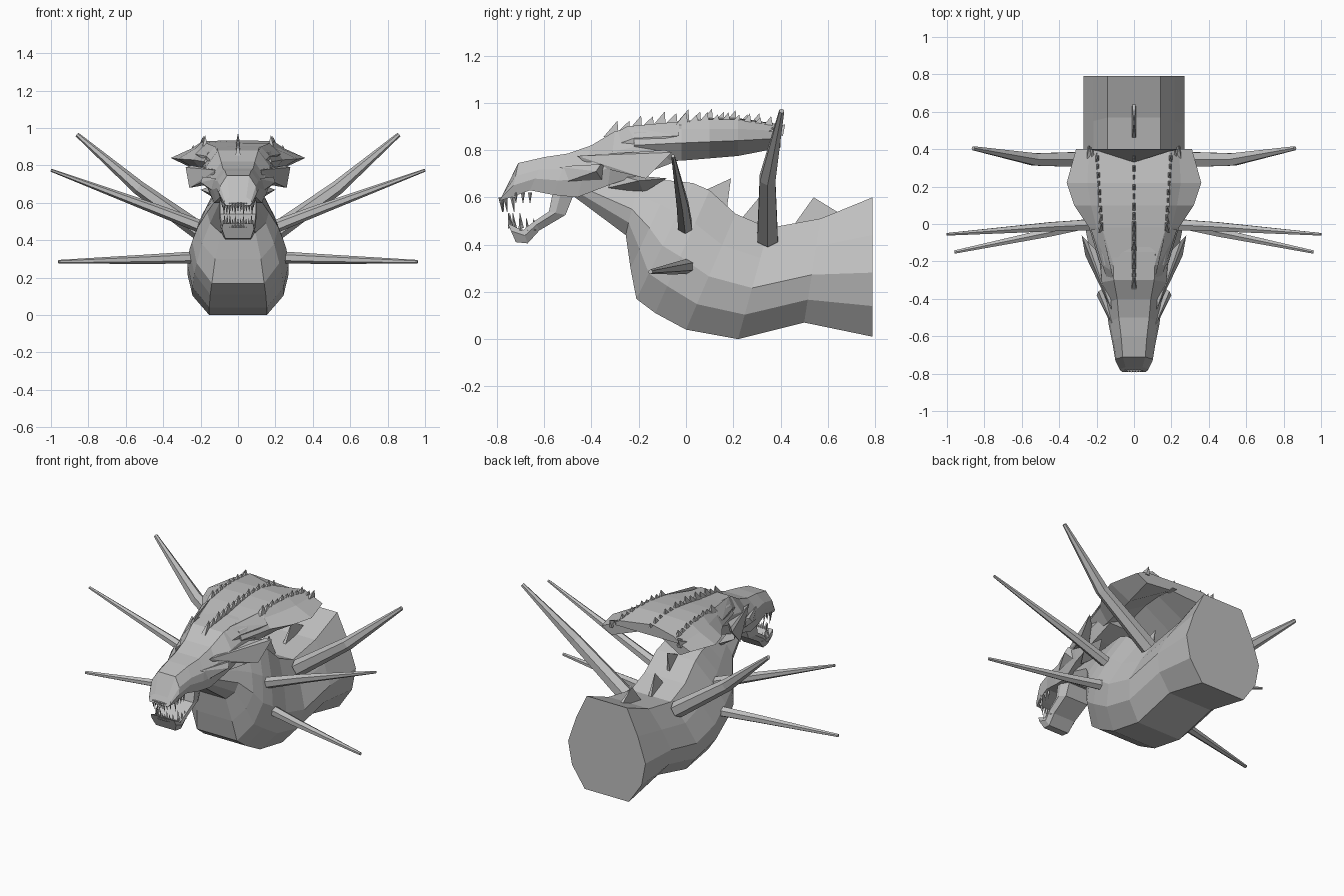
import bpy, bmesh, math
from mathutils import Vector

if "Cube" in bpy.data.objects:
    bpy.data.objects.remove(bpy.data.objects["Cube"])

grey = bpy.data.materials.new("stone grey")
grey.diffuse_color = (0.52, 0.52, 0.52, 1)
grey.use_nodes = True
grey.node_tree.nodes["Principled BSDF"].inputs["Base Color"].default_value = grey.diffuse_color


def finish(name, bm):
    bmesh.ops.recalc_face_normals(bm, faces=bm.faces)
    me = bpy.data.meshes.new(name)
    bm.to_mesh(me)
    bm.free()
    me.materials.append(grey)
    ob = bpy.data.objects.new(name, me)
    bpy.context.collection.objects.link(ob)
    return ob


def add_loft(bm, rings):
    vs = [[bm.verts.new(p) for p in r] for r in rings]
    n = len(vs[0])
    for a, b in zip(vs, vs[1:]):
        for i in range(n):
            j = (i + 1) % n
            bm.faces.new((a[i], a[j], b[j], b[i]))
    bm.faces.new(vs[0])
    bm.faces.new(vs[-1])


def loft(name, rings):
    bm = bmesh.new()
    add_loft(bm, rings)
    return finish(name, bm)


def slab_rings(table, shape):
    """Rings between a top and bottom point: (y, z top, y, z bottom, half width)."""
    rings = []
    for yt, zt, yb, zb, w in table:
        half = [(w * f, yb + (yt - yb) * t, zb + (zt - zb) * t) for f, t in shape]
        rings.append(half + [(-x, y, z) for x, y, z in reversed(half)])
    return rings


def add_tube(bm, path, sides=6):
    pts = [Vector(p) for p, r in path]
    rings = []
    for i, (p, r) in enumerate(path):
        d = (pts[min(i + 1, len(pts) - 1)] - pts[max(i - 1, 0)]).normalized()
        u = d.cross(Vector((0, 1, 0.01))).normalized()
        v = d.cross(u)
        rings.append([pts[i] + (u * math.cos(a) + v * math.sin(a)) * r
                      for a in (2 * math.pi * k / sides for k in range(sides))])
    add_loft(bm, rings)


def flip(p, s):
    return (p[0] * s, p[1], p[2])


def tubes_both(name, path, sides=6):
    for s, side in ((1, "left"), (-1, "right")):
        bm = bmesh.new()
        add_tube(bm, [(flip(p, s), r) for p, r in path], sides)
        finish(name + "_" + side, bm)


def hull_both(name, pts):
    for s, side in ((1, "left"), (-1, "right")):
        bm = bmesh.new()
        for p in pts:
            bm.verts.new(flip(p, s))
        bmesh.ops.convex_hull(bm, input=bm.verts)
        finish(name + "_" + side, bm)


def add_fin(bm, x, tri, th):
    """Pointed fin: triangle in the yz plane, thick at the base."""
    (y0, z0), (yp, zp), (y1, z1) = tri
    b = [bm.verts.new(p) for p in ((x - th, y0, z0), (x + th, y0, z0),
                                   (x + th, y1, z1), (x - th, y1, z1))]
    t = bm.verts.new((x, yp, zp))
    bm.faces.new(b)
    for i in range(4):
        bm.faces.new((b[i], b[(i + 1) % 4], t))


# Body and neck, one faceted tube curling up to the head
loft("body", slab_rings([
    (.79, .60, .79, .01, .27), (.57, .51, .50, .07, .27), (.35, .47, .22, .0, .27),
    (.21, .53, .0, .04, .27), (.10, .63, -.13, .11, .26), (.03, .66, -.21, .17, .245),
    (-.06, .67, -.235, .30, .215), (-.20, .68, -.255, .44, .165),
    (-.42, .70, -.47, .60, .10)],
    [(.52, 1), (.8, .73), (1, .46), (.9, .22), (.57, 0)]))

# Skull and snout
loft("skull", slab_rings([
    (-.765, .63, -.79, .585, .075), (-.71, .745, -.74, .60, .10),
    (-.60, .77, -.66, .63, .115), (-.50, .785, -.56, .61, .135),
    (-.40, .82, -.46, .60, .15), (-.30, .88, -.33, .65, .18),
    (-.15, .90, -.15, .71, .19), (-.02, .91, -.02, .76, .19)],
    [(.6, 1), (.95, .62), (1, .35), (.85, 0)]))

# Lower jaw, open
loft("lower_jaw", slab_rings([
    (-.755, .49, -.72, .41, .085), (-.69, .46, -.67, .405, .088),
    (-.64, .50, -.62, .46, .095), (-.58, .54, -.51, .525, .10),
    (-.56, .64, -.48, .60, .10)],
    [(.95, 1), (1, .6), (.8, 0)]))

# Head shield with hollow underside
crest = []
for dy, prof in (
    (-.22, [(0, .885), (.11, .89), (.16, .87), (.18, .82), (.14, .77), (0, .79)]),
    (-.02, [(0, .92), (.17, .92), (.20, .89), (.24, .83), (.18, .755), (0, .84)]),
    (.10, [(0, .935), (.19, .93), (.23, .89), (.32, .835), (.20, .765), (0, .88)]),
    (.22, [(0, .935), (.19, .93), (.25, .89), (.36, .84), (.22, .775), (0, .89)]),
    (.33, [(0, .91), (.19, .91), (.24, .88), (.31, .85), (.24, .81), (0, .88)]),
):
    half = []
    for x, z in prof:
        lobe = .07 * min(1, x / .22) if dy > .3 else 0
        half.append((x, dy + lobe, z))
    crest.append(half + [(-x, y, z) for x, y, z in reversed(half[1:-1])])
loft("head_shield", crest)

# Cheek frills, brow blades and jaw-corner spurs
hull_both("cheek_frill", [(.12, -.46, .775), (.13, -.42, .74), (.15, -.22, .70), (.26, -.17, .68),
                          (.28, -.06, .79), (.25, -.09, .80), (.14, -.2, .79)])
hull_both("brow_blade", [(.08, -.42, .80), (.12, -.36, .80), (.17, -.22, .85),
                         (.12, -.25, .90), (.23, -.03, .86), (.17, -.03, .92)])
hull_both("jaw_spur", [(.10, -.58, .64), (.11, -.55, .73), (.19, -.36, .74), (.20, -.38, .71),
                       (.13, -.34, .65), (.12, -.32, .72)])
hull_both("neck_spur", [(.12, -.33, .64), (.12, -.3, .70), (.17, -.08, .68), (.2, -.2, .67),
                        (.12, -.18, .62)])

# Six long spines
tubes_both("rear_spine", [((.18, .345, .43), .05), ((.53, .345, .68), .038), ((.86, .405, .965), .012)])
tubes_both("middle_spine", [((.14, .0, .45), .036), ((.45, -.015, .57), .028), ((1.0, -.055, .775), .008)])
tubes_both("front_spine", [((.18, .02, .31), .034), ((.45, -.045, .30), .026), ((.96, -.15, .285), .01)])

# Fins down the back
bm = bmesh.new()
for tri in (((.06, .62), (.19, .68), (.17, .53)), ((.21, .48), (.31, .60), (.37, .45)),
            ((.24, .46), (.29, .57), (.33, .45)), ((.44, .46), (.54, .60), (.67, .52))):
    add_fin(bm, 0, tri, .012)
finish("back_fins", bm)

# Small jagged scales on the head, three rows
bm = bmesh.new()
for i in range(14):
    y = -.32 + i * .05
    z = .86 + .075 * math.sin(math.pi * min(1, (y + .42) / .95))
    add_fin(bm, 0, ((y - .03, z - .03), (y + .03, z + .04 - .012 * (i % 2)), (y + .035, z - .03)), .014)
for s in (-1, 1):
    for i in range(9):
        y = -.02 + i * .045
        z = .925 - max(0, y - .2) * .12
        add_fin(bm, s * (.175 + .06 * max(0, y)),
                ((y - .025, z - .02), (y + .02, z + .035 - .01 * (i % 2)), (y + .03, z - .02)), .014)
    for i in range(3):
        y = .34 + i * .02
        add_fin(bm, s * (.2 + .02 * i), ((y - .03, .88), (y + .04, .91), (y + .03, .86)), .012)
finish("head_scales", bm)

# Teeth around both jaws
bm = bmesh.new()
for k in range(11):
    t = -1 + k / 5
    long = .018 if abs(t) in (.6, 1) or k % 3 == 1 else 0
    x, y = .075 * t, -.785 + .05 * t ** 4
    add_tube(bm, [((x, y, .60), .009), ((x, y + .008, .555 - long), .001)], 4)
    x, y = .072 * t, -.745 + .05 * t ** 4
    add_tube(bm, [((x, y, .47), .009), ((x, y - .008, .515 + long), .001)], 4)
for s in (-1, 1):
    for k in range(3):
        y = -.72 + k * .03
        add_tube(bm, [((s * .085, y, .62), .009), ((s * .083, y, .575), .001)], 4)
        add_tube(bm, [((s * .08, y + .02, .46), .009), ((s * .08, y + .015, .51), .001)], 4)
finish("teeth", bm)
